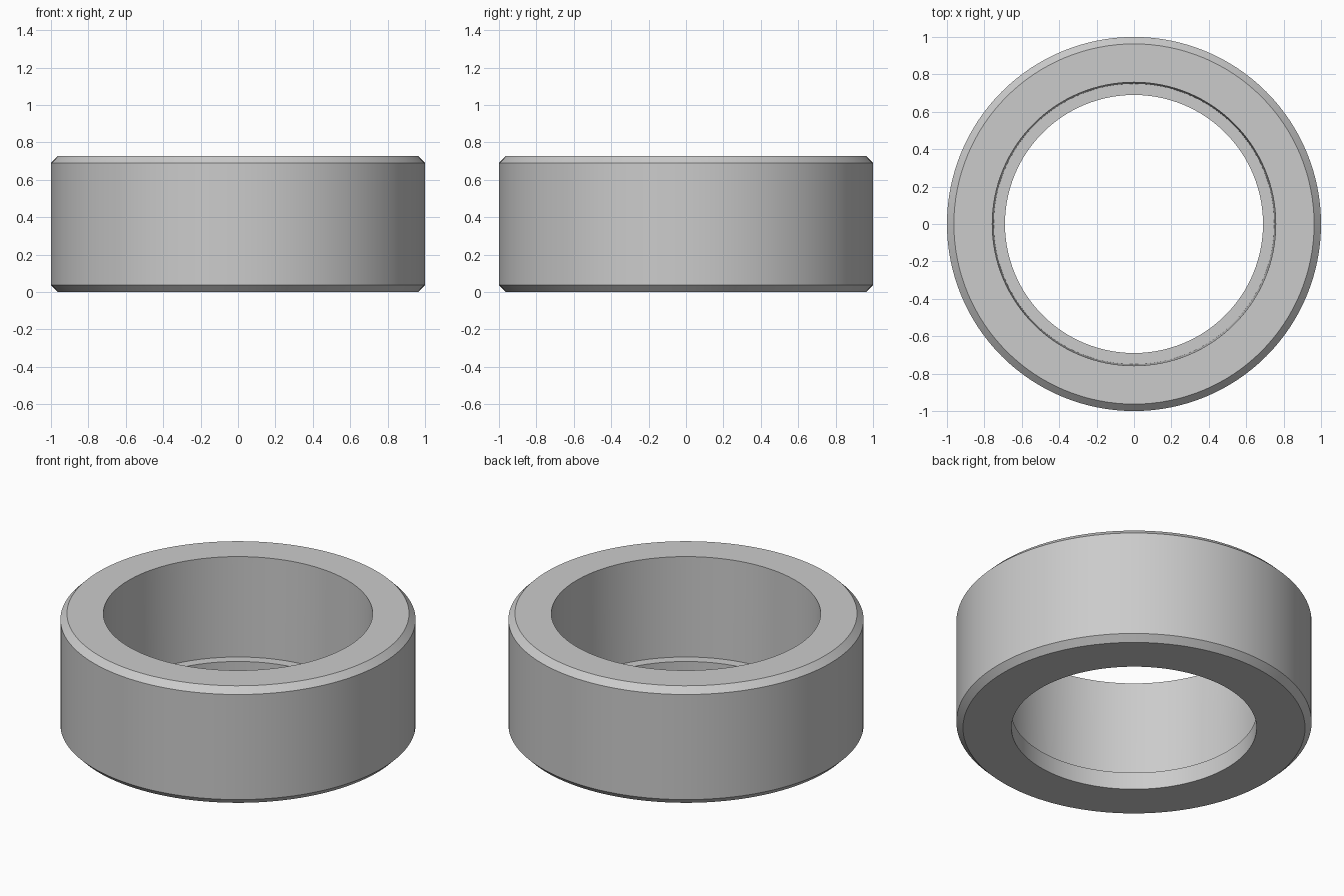
import bpy, bmesh, math

if "Cube" in bpy.data.objects:
    bpy.data.objects.remove(bpy.data.objects["Cube"])

SIDES = 128

# Metal grey for the whole ring
grey = bpy.data.materials.new("plain grey")
grey.diffuse_color = (0.6, 0.6, 0.6, 1.0)
grey.use_nodes = True
grey.node_tree.nodes["Principled BSDF"].inputs["Base Color"].default_value = grey.diffuse_color

# Closed cross-section (radius, height): chamfered rim, slightly tapered bore, inner lip
profile = [
    (0.69, 0.0), (0.963, 0.0), (1.0, 0.037), (1.0, 0.69),
    (0.963, 0.727), (0.758, 0.727), (0.75, 0.107), (0.69, 0.107),
]

# Sweep the cross-section around z
bm = bmesh.new()
rings = []
for i in range(SIDES):
    a = 2 * math.pi * i / SIDES
    rings.append([bm.verts.new((r * math.cos(a), r * math.sin(a), z)) for r, z in profile])
n = len(profile)
for i in range(SIDES):
    p, q = rings[i], rings[(i + 1) % SIDES]
    for j in range(n):
        k = (j + 1) % n
        bm.faces.new((p[j], q[j], q[k], p[k]))
bmesh.ops.recalc_face_normals(bm, faces=bm.faces)

mesh = bpy.data.meshes.new("stepped_ring")
bm.to_mesh(mesh)
bm.free()
mesh.materials.append(grey)
ring = bpy.data.objects.new("stepped_ring", mesh)
bpy.context.collection.objects.link(ring)

# Smooth the round walls, keep the chamfer edges crisp
bpy.context.view_layer.objects.active = ring
ring.select_set(True)
bpy.ops.object.shade_smooth_by_angle(angle=math.radians(30))
